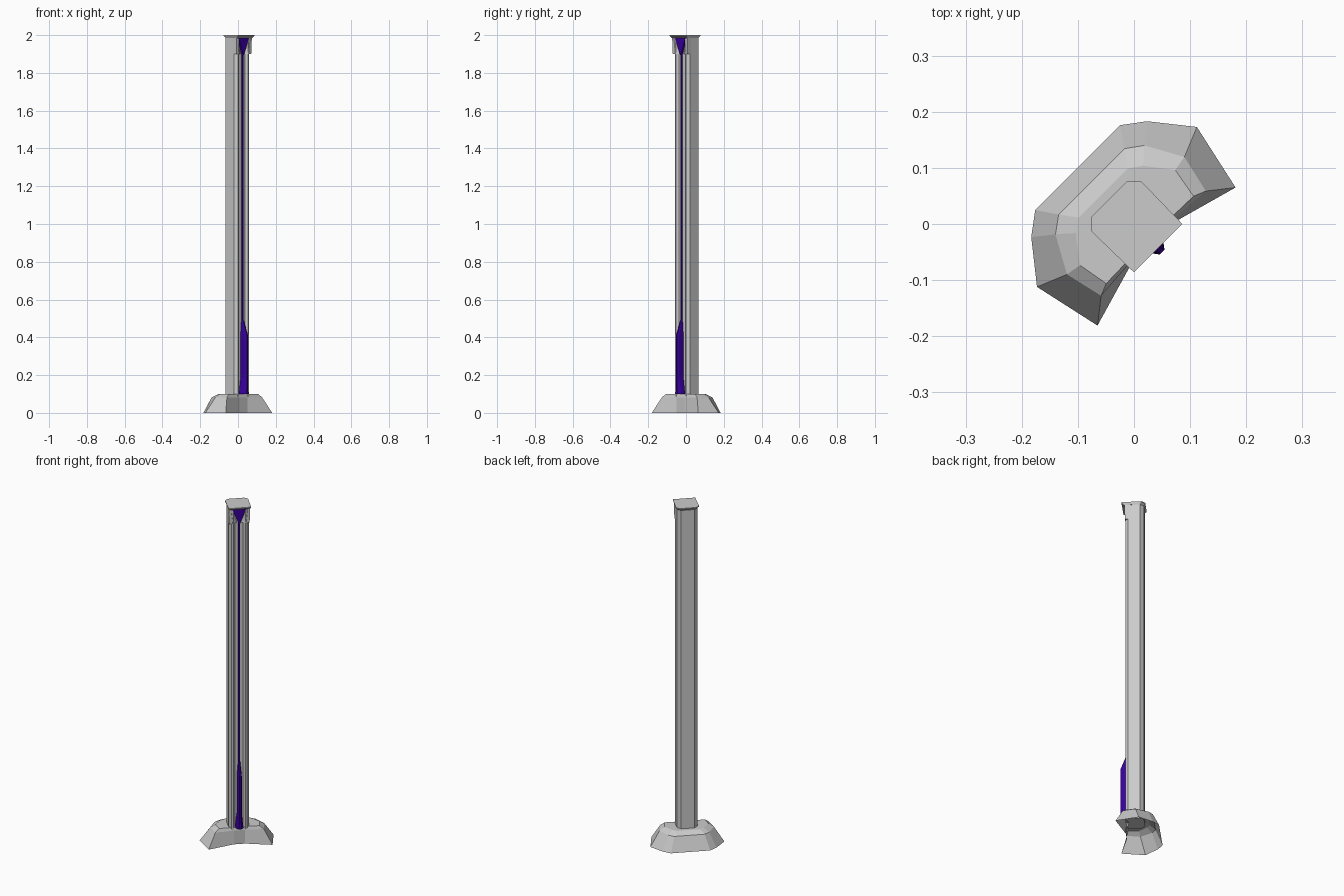
import bpy, bmesh, math

if "Cube" in bpy.data.objects:
    bpy.data.objects.remove(bpy.data.objects["Cube"])

R = math.sqrt(0.5)


def world(u, w, z):
    # u runs across the diagonal front, w points out of it (+x, -y)
    return ((u + w) * R, (u - w) * R, z)


def mirror(half):
    """Half profile (u > 0), listed back to front, closed by mirroring u."""
    return half + [(-p[0],) + tuple(p[1:]) for p in reversed(half)]


def loft(name, rings, color=None, bottom=True, top=True):
    """Skin a stack of mirrored rings of (u, w, z) points."""
    bm = bmesh.new()
    loops = [[bm.verts.new(world(*p)) for p in mirror(r)] for r in rings]
    n = len(loops[0])
    for a, b in zip(loops, loops[1:]):
        for i in range(n):
            j = (i + 1) % n
            bm.faces.new((a[i], a[j], b[j], b[i]))
    if bottom:
        bm.faces.new(loops[0][::-1])
    if top:
        bm.faces.new(loops[-1])
    bmesh.ops.recalc_face_normals(bm, faces=bm.faces)
    me = bpy.data.meshes.new(name)
    bm.to_mesh(me)
    bm.free()
    ob = bpy.data.objects.new(name, me)
    bpy.context.collection.objects.link(ob)
    if color:
        me.materials.append(color)
    return ob


def at(profile, z):
    return [(u, w, z) for u, w in profile]


blue = bpy.data.materials.new("dark_blue")
blue.diffuse_color = (0.04, 0.0, 0.35, 1)
blue.use_nodes = True
blue.node_tree.nodes["Principled BSDF"].inputs["Base Color"].default_value = blue.diffuse_color

# Post: chamfered square with a shallow channel down the front
post = [(0.036, -0.056), (0.056, -0.036), (0.056, 0.026), (0.042, 0.042),
        (0.033, 0.042), (0.022, 0.030)]
loft("post", [at(post, 0.08), at(post, 1.99)])

# Squared front corners under the cap, framing the triangle
for side, s in (("right", 1), ("left", -1)):
    bm = bmesh.new()
    foot = [(0.056, 0.020), (0.056, 0.043), (0.036, 0.044), (0.010, 0.030)]
    head = [(0.056, 0.020), (0.058, 0.046), (0.046, 0.046), (0.040, 0.030)]
    lo = [bm.verts.new(world(s * u, w, 1.90)) for u, w in foot]
    hi = [bm.verts.new(world(s * u, w, 1.99)) for u, w in head]
    for i in range(4):
        j = (i + 1) % 4
        bm.faces.new((lo[i], lo[j], hi[j], hi[i]))
    bm.faces.new(lo[::-1])
    bm.faces.new(hi)
    bmesh.ops.recalc_face_normals(bm, faces=bm.faces)
    me = bpy.data.meshes.new(side + "_corner_bracket")
    bm.to_mesh(me)
    bm.free()
    bpy.context.collection.objects.link(bpy.data.objects.new(me.name, me))

# Cap: thin plate flaring outward, sharp front corners
cap_low = [(0.038, -0.056), (0.056, -0.038), (0.057, 0.048)]
cap_top = [(0.045, -0.063), (0.063, -0.045), (0.061, 0.061)]
loft("cap", [at(cap_low, 1.985), at(cap_top, 1.995), at(cap_top, 2.0)])

# Blue trim: strip, triangle at the top, thick ridge at the bottom
strip = [(0.005, 0.029), (0.005, 0.038), (0.003, 0.040)]
loft("light_strip", [at(strip, 0.45), at(strip, 1.92)], blue)
loft("light_triangle", [at([(0.003, 0.029), (0.003, 0.042)], 1.895),
                        at([(0.039, 0.029), (0.039, 0.044)], 1.987)], blue)
loft("light_ridge", [at([(0.023, 0.028), (0.020, 0.052), (0.006, 0.071)], 0.10),
                     at([(0.011, 0.028), (0.010, 0.060), (0.004, 0.071)], 0.19),
                     at([(0.011, 0.028), (0.010, 0.060), (0.004, 0.071)], 0.41),
                     at([(0.005, 0.028), (0.005, 0.038), (0.003, 0.041)], 0.49)],
     blue)

# Base: hollow crescent foot wrapping the back and sides
ground = [(0.107, -0.142), (0.146, -0.113), (0.2015, -0.043), (0.174, 0.082), (0.030, 0.040)]
rim = [(0.083, -0.107), (0.112, -0.086), (0.148, -0.021), (0.132, 0.049), (0.030, 0.042)]
crown = [(0.062, -0.078), (0.085, -0.062), (0.120, -0.016), (0.110, 0.040), (0.030, 0.038)]
loft("base", [at(ground, 0.0), at(rim, 0.082), at(crown, 0.10)], bottom=False)
